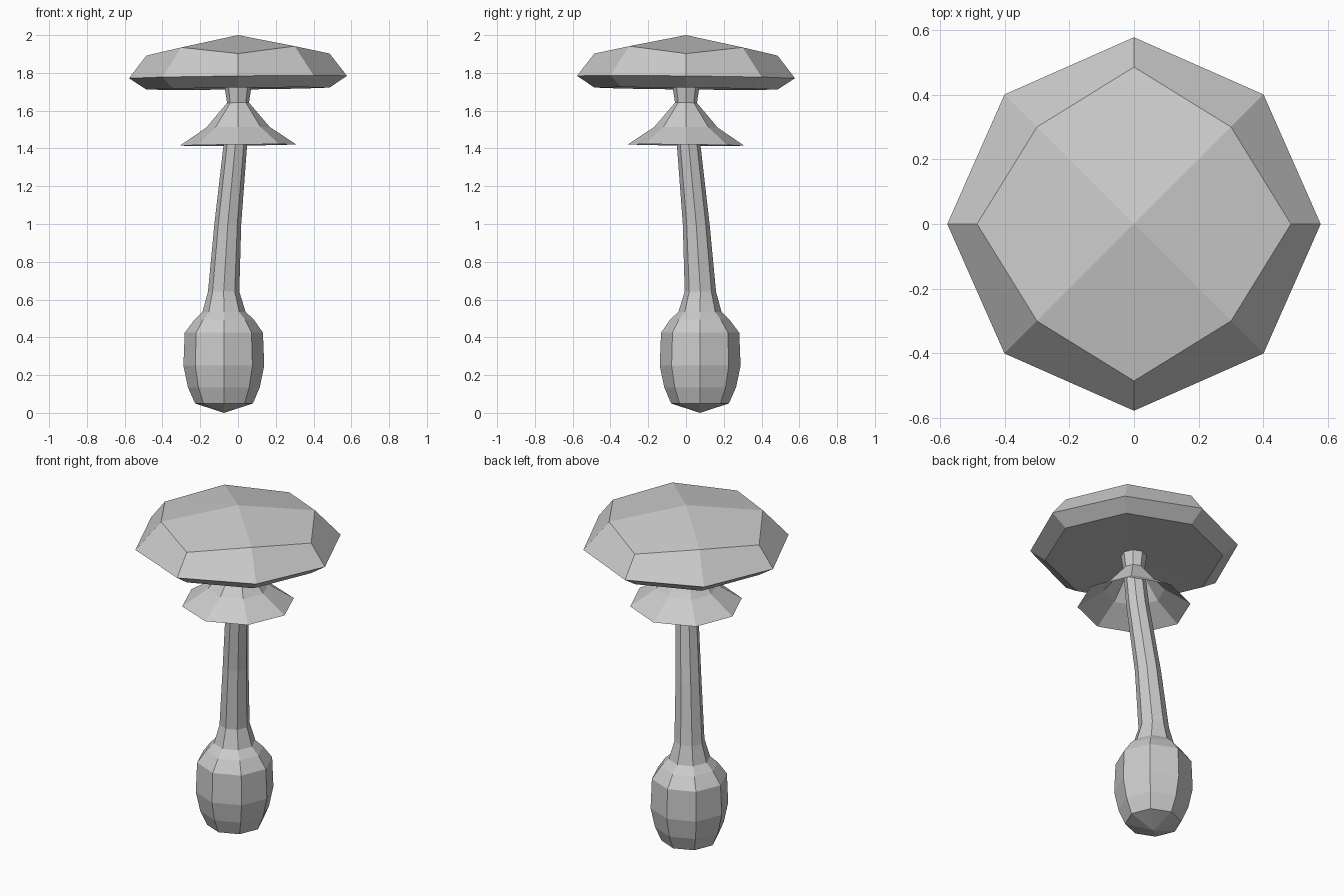
import bpy, bmesh
from math import cos, sin, tau

if "Cube" in bpy.data.objects:
    bpy.data.objects.remove(bpy.data.objects["Cube"])

SIDES = 8
TILT = 0.011   # cap and skirt dip slightly towards -x, +y


def loft(name, rings, bottom=None, top=None):
    """Skin a stack of 8-sided rings; optional end points close it."""
    bm = bmesh.new()
    loops = [[bm.verts.new(p) for p in ring] for ring in rings]
    for a, b in zip(loops, loops[1:]):
        for i in range(SIDES):
            j = (i + 1) % SIDES
            bm.faces.new((a[i], a[j], b[j], b[i]))
    for point, loop in ((bottom, loops[0]), (top, loops[-1])):
        if point:
            tip = bm.verts.new(point)
            for i in range(SIDES):
                bm.faces.new((loop[i], loop[(i + 1) % SIDES], tip))
    if bottom or top:
        bmesh.ops.recalc_face_normals(bm, faces=bm.faces[:])
    mesh = bpy.data.meshes.new(name)
    bm.to_mesh(mesh)
    bm.free()
    obj = bpy.data.objects.new(name, mesh)
    bpy.context.collection.objects.link(obj)
    return obj


def ring(r, z, lean=0.0, tilt=0.0, r_diag=None, z_diag=None):
    """Octagon with corners on the axes; diagonal corners may differ."""
    pts = []
    for i in range(SIDES):
        a = tau * i / SIDES
        rr = r_diag if (i % 2 and r_diag) else r
        zz = z_diag if (i % 2 and z_diag) else z
        x, y = rr * cos(a), rr * sin(a)
        pts.append((x - lean, y + lean, zz + tilt * (x - y)))
    return pts


# Bulb and leaning stem: radius, height, lean
stem_profile = [
    (0.153, 0.05, 0.074), (0.19, 0.135, 0.075), (0.214, 0.25, 0.075),
    (0.207, 0.425, 0.075), (0.157, 0.494, 0.073), (0.114, 0.535, 0.074),
    (0.083, 0.642, 0.076), (0.071, 1.0, 0.054), (0.0625, 1.415, 0.0145),
    (0.058, 1.64, 0.0), (0.072, 1.735, 0.0),
]
loft("stem", [ring(*p) for p in stem_profile],
     bottom=(-0.074, 0.074, 0.0), top=(0, 0, 1.735))

# Open hanging skirt
loft("skirt", [ring(r, z, tilt=TILT)
               for r, z in ((0.308, 1.418), (0.168, 1.512), (0.058, 1.642))])

# Faceted cap with slightly hollow underside
loft("cap", [
    ring(0.485, 1.717, tilt=TILT),
    ring(0.577, 1.778, tilt=TILT, r_diag=0.566),
    ring(0.485, 1.897, tilt=TILT, r_diag=0.424, z_diag=1.935),
], bottom=(0, 0, 1.728), top=(0, 0, 2.0))
